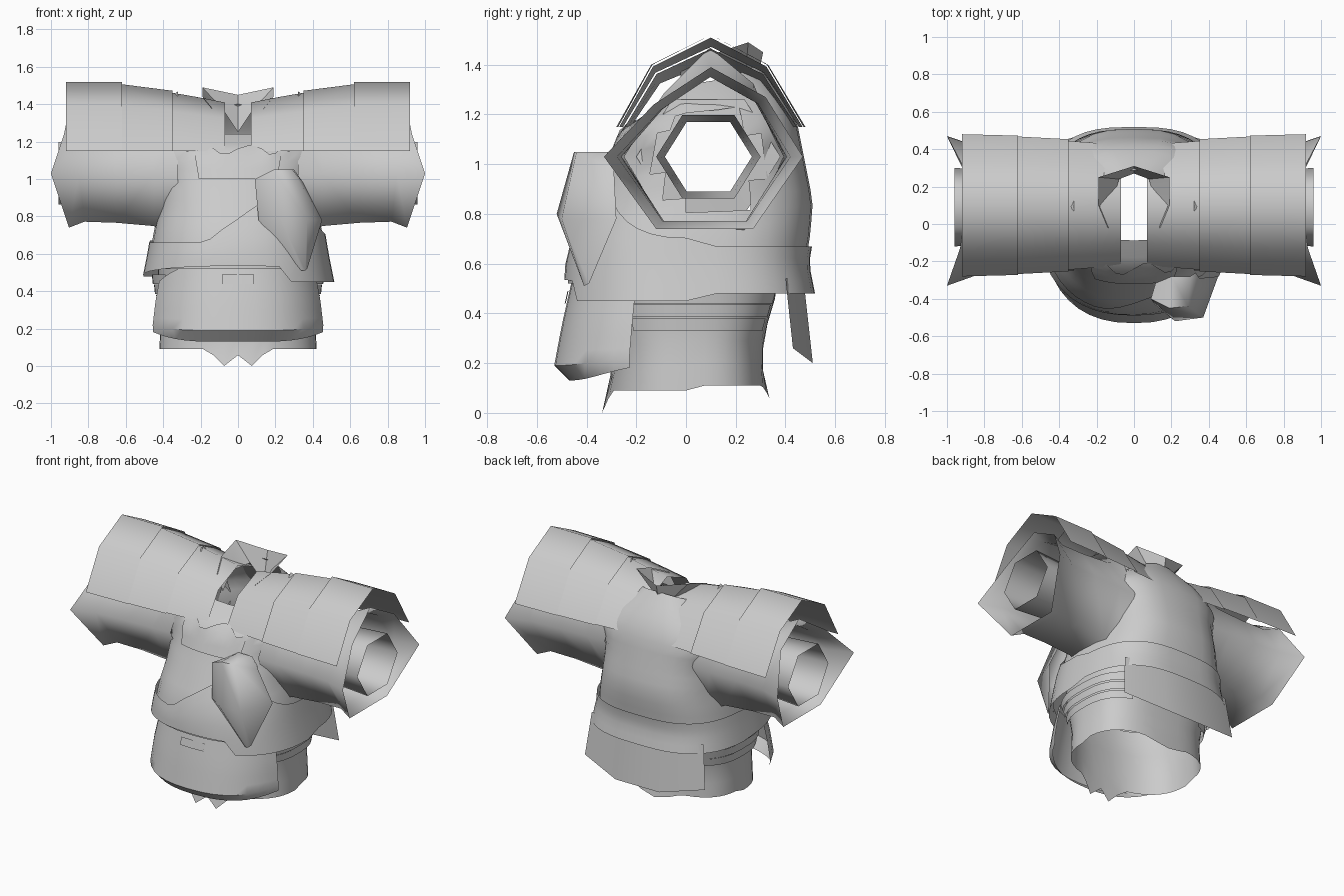
import bpy, bmesh, math

cube = bpy.data.objects.get("Cube")
if cube:
    bpy.data.objects.remove(cube, do_unlink=True)

grey = bpy.data.materials.new("light_grey_cloth")
grey.use_nodes = True
COLOUR = (0.6, 0.6, 0.6, 1)
grey.diffuse_color = COLOUR
grey.node_tree.nodes["Principled BSDF"].inputs["Base Color"].default_value = COLOUR


def loft(name, rows, closed=False, keep=None, angle=40):
    """Skin a list of equal-length point rows; keep() filters faces by centre."""
    bm = bmesh.new()
    grid = [[bm.verts.new(p) for p in row] for row in rows]
    count = len(grid[0])
    for low, high in zip(grid, grid[1:]):
        for i in range(count if closed else count - 1):
            j = (i + 1) % count
            bm.faces.new((low[i], low[j], high[j], high[i]))
    if keep:
        gone = [f for f in bm.faces if not keep(f.calc_center_median())]
        bmesh.ops.delete(bm, geom=gone, context='FACES')
    bmesh.ops.recalc_face_normals(bm, faces=bm.faces)
    mesh = bpy.data.meshes.new(name)
    bm.to_mesh(mesh)
    bm.free()
    mesh.materials.append(grey)
    obj = bpy.data.objects.new(name, mesh)
    bpy.context.collection.objects.link(obj)
    bpy.ops.object.select_all(action='DESELECT')
    obj.select_set(True)
    bpy.context.view_layer.objects.active = obj
    bpy.ops.object.shade_smooth_by_angle(angle=math.radians(angle))


def lerp(a, b, t):
    return a + (b - a) * t


def body_point(profile, a, z, out=0.0):
    """Point at angle a (zero is front, positive toward +x) on a body profile."""
    for low, high in zip(profile, profile[1:]):
        if z <= high[0]:
            break
    t = min(1, max(0, (z - low[0]) / (high[0] - low[0])))
    wide, front, back = (lerp(low[k], high[k], t) for k in (1, 2, 3))
    s, c = math.sin(a), math.cos(a)
    power = .85 if c > 0 else .7
    x = math.copysign(abs(s) ** power, s) * (wide + out)
    y = abs(c) ** power * (front - out if c > 0 else back + out)
    return (x, y, z)


def patch(name, profile, start, end, bottom, top, rows, cols, out=0.0, keep=None):
    """Wrap a sheet round a body profile between two height rules."""
    closed = end - start > 359
    angles = [math.radians(lerp(start, end, i / cols)) for i in range(cols + (not closed))]
    grid = [[body_point(profile, a, lerp(bottom(a), top(a), r / rows), out)
             for a in angles] for r in range(rows + 1)]
    loft(name, grid, closed, keep)


def level(z):
    return lambda a: z


# Height, half width, front depth, back depth
TORSO = [(.45, .5, -.48, .51), (.6, .47, -.47, .48), (.72, .45, -.44, .5),
         (.85, .42, -.38, .51), (1, .41, -.31, .48), (1.15, .46, -.25, .45),
         (1.25, .36, -.07, .41), (1.42, .12, -.02, .27)]
HIPS = [(0, .42, -.34, .36), (.12, .42, -.3, .31), (.3, .41, -.31, .31), (.5, .43, -.37, .37)]
GUARD = [(.12, .45, -.46, 0), (.19, .49, -.53, 0), (.35, .47, -.5, 0), (.55, .43, -.455, 0)]


# Jacket body, open at neck, hem and armholes
def outside_armhole(c):
    return abs(c.x) < .2 or math.hypot(c.y - .09, c.z - 1.01) > .21


patch("jacket_body", TORSO, -180, 180, level(.52),
      lambda a: 1.32 - .08 * math.cos(a), 14, 32, keep=outside_armhole)


# Ragged bib on the upper chest
def ragged(a):
    return 1.12 + .06 * abs(math.sin(a * 7 + .8))


patch("chest_bib", TORSO, -26, 26, level(1), ragged, 3, 12, .012)


# Wrapped waist sash with a diagonal upper edge
def sash_top(a):
    x = .46 * math.sin(a)
    if math.cos(a) < 0:
        return .67
    return .66 + .22 * min(1, max(0, (x + .14) / .24)) * min(1, max(0, (.5 - x) / .2))


def sash_bottom(a):
    if math.cos(a) < 0:
        return .48
    return .45 if math.sin(a) > .45 else .49 + .045 * math.cos(a)


patch("waist_sash", TORSO, -180, 180, sash_bottom, sash_top, 4, 48, .015)


# Hip section with pointed front and back hem
def hip_hem(a):
    if math.cos(a) < 0:
        return .11 - .05 * max(0, 1 - (math.pi - abs(a)) / .3)
    return .09 - .09 * max(0, 1 - abs(abs(a) - .13) / .2)


patch("hip_section", HIPS, -180, 180, hip_hem, level(.56), 5, 48)

# Side straps on the hips
for side, label in ((1, "left"), (-1, "right")):
    for k in range(3):
        low = .33 + .055 * k
        ends = sorted((side * 55, side * 150))
        patch(f"{label}_hip_strap_{k + 1}", HIPS, *ends, level(low), level(low + .05), 1, 10,
              .02 + .006 * k)

# Belly guard and buckle
patch("belly_guard", GUARD, -68, 68, lambda a: .13 + .07 * math.sin(a) ** 4,
      lambda a: .55 - .13 * math.sin(a) ** 4, 7, 16)
patch("buckle_plate", GUARD, -8, 8, level(.44), level(.49), 1, 2, .008)

# Back flap hanging below the sash
loft("back_flap", [
    [(-.41, .4, .54), (-.16, .47, .56), (.16, .47, .56), (.41, .4, .54)],
    [(-.44, .43, .26), (-.16, .51, .2), (.16, .51, .2), (.44, .43, .26)]])

# Chest pouch: top edge, bulging middle, pointed base
loft("chest_pouch", [
    [(.12, -.3, 1), (.2, -.28, 1.05), (.3, -.28, 1.05), (.33, -.26, .98)],
    [(.09, -.4, 1), (.19, -.45, 1.05), (.29, -.44, 1.05), (.35, -.29, .98)],
    [(.11, -.43, .78), (.22, -.52, .8), (.37, -.5, .78), (.45, -.28, .78)],
    [(.33, -.4, .52), (.34, -.41, .51), (.36, -.41, .51), (.37, -.39, .52)]], angle=65)

# Standing collar
HALF_TOP = [(.14, -.02, 1.38), (.19, .1, 1.44), (.19, .25, 1.49)]
HALF_LOW = [(.09, -.03, 1.28), (.12, .1, 1.36), (.08, .24, 1.37)]


def mirrored(half, middle):
    return [(-x, y, z) for x, y, z in half] + [middle] + half[::-1]


loft("collar", [mirrored(HALF_LOW, (0, .27, 1.25)), mirrored(HALF_TOP, (0, .31, 1.45))])

# Sleeve outline around its axis, as (depth, height)
AXIS_Y, AXIS_Z = .08, 1.03
SLEEVE = [(-.41, 0), (-.2, -.29), (.19, -.29), (.39, 0), (.24, .24), (.02, .36), (-.21, .21)]
# Distance out, depth scale, height scale, flare of the side tips
STATIONS = [(.32, .8, 1.22, 0), (.45, .82, .97, 0), (.65, .83, .91, 0),
            (.82, .87, .89, .03), (.9, 1, 1, .1)]
# Shoulder arch, as (depth, height)
ARCH = [(-.28, 1.15), (-.14, 1.4), (.1, 1.52), (.33, 1.4), (.48, 1.15)]


def arch(x, narrow, drop, side):
    return [(side * x, .1 + (y - .1) * narrow, 1.15 + (z - 1.15) * drop) for y, z in ARCH]


for side, label in ((1, "left"), (-1, "right")):
    rows = []
    for x, dy, dz, flare in STATIONS:
        rows.append([(side * (x + flare * (1 - abs(h) / .3 if abs(h) < .3 else 0)),
                      AXIS_Y + d * dy, AXIS_Z + h * dz) for d, h in SLEEVE])
    loft(f"{label}_sleeve", rows, closed=True, angle=75)

    # Inner sleeve lining with a flange closing the armhole
    lining = []
    for x, r in ((.36, .29), (.37, .175), (.65, .19), (.96, .21)):
        turns = [math.radians(60 * i) for i in range(6)]
        lining.append([(side * x, .09 + r * math.cos(t), 1.03 + r * .92 * math.sin(t))
                       for t in turns])
    loft(f"{label}_sleeve_lining", lining, closed=True, angle=65)

    # Three overlapping shoulder plates
    loft(f"{label}_inner_shoulder_plate",
         [arch(.07, .85, .7, side), arch(.22, .88, .78, side), arch(.37, .91, .85, side)],
         angle=75)
    loft(f"{label}_middle_shoulder_plate",
         [arch(.35, .93, .87, side), arch(.64, .97, .97, side)], angle=75)
    loft(f"{label}_outer_shoulder_plate",
         [arch(.62, .98, 1, side), arch(.92, 1, 1, side)], angle=75)
